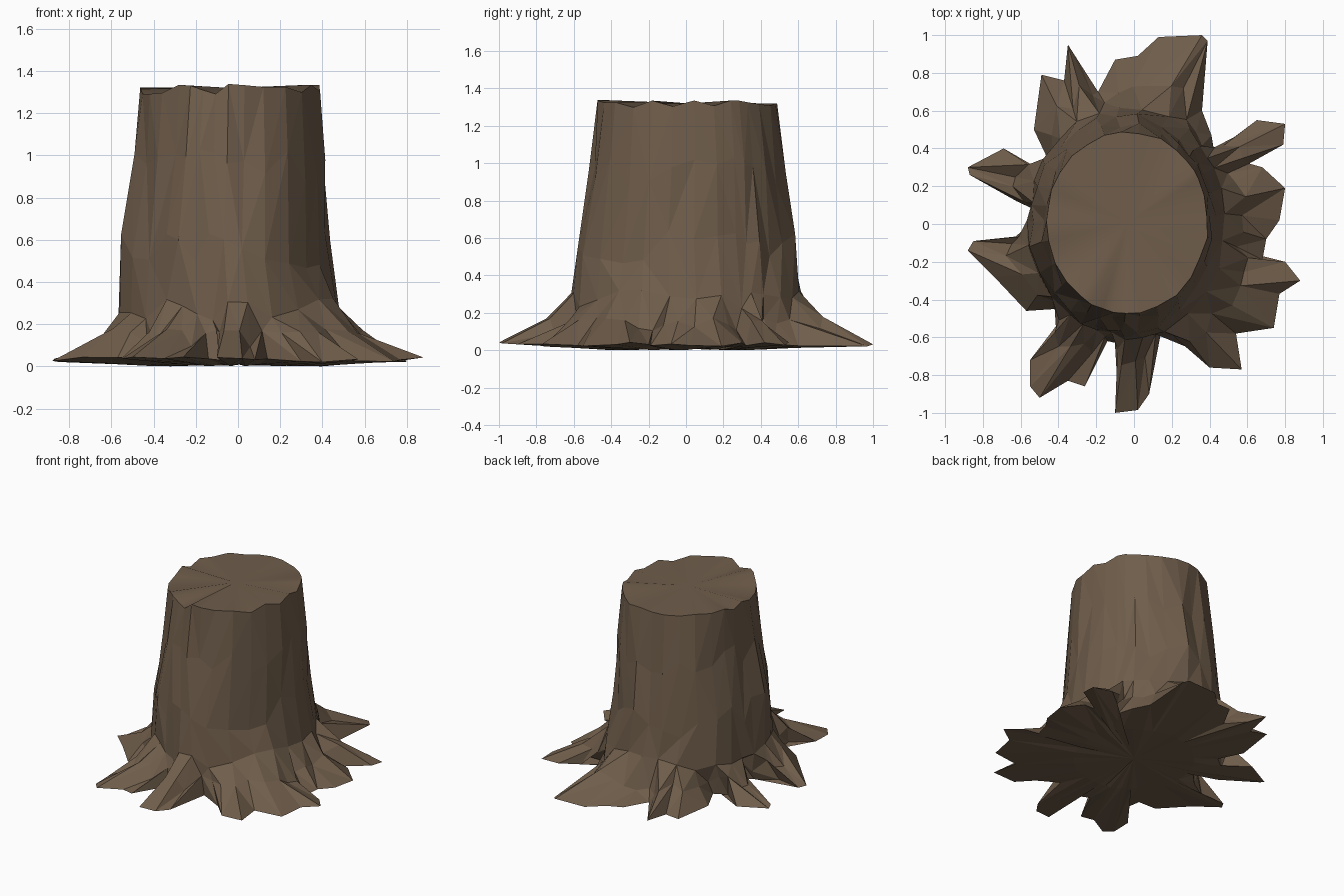
import bpy, bmesh, math, random
from mathutils import Vector

if "Cube" in bpy.data.objects:
    bpy.data.objects.remove(bpy.data.objects["Cube"])

random.seed(4)

# Ground outline of the roots, counter-clockwise from +x
OUTLINE = [
    (.77, .02), (.80, .19), (.68, .30), (.61, .32), (.79, .42), (.80, .53), (.65, .55),
    (.53, .46), (.55, .35), (.43, .35), (.41, .47), (.36, .60), (.39, .97), (.36, 1.0),
    (.13, .99), (.02, .89), (-.10, .87), (-.19, .70), (-.28, .84), (-.35, .95), (-.37, .76),
    (-.49, .79), (-.53, .50), (-.45, .33), (-.53, .27), (-.69, .40), (-.88, .30), (-.87, .26),
    (-.62, .12), (-.47, .05), (-.54, -.02), (-.68, -.11), (-.85, -.09), (-.88, -.14),
    (-.74, -.28), (-.57, -.46), (-.42, -.45), (-.41, -.60), (-.55, -.72), (-.55, -.86),
    (-.50, -.92), (-.35, -.83), (-.26, -.86), (-.14, -.62), (-.05, -.64), (-.09, -.82),
    (-.10, -1.0), (.02, -.985), (.08, -.90), (.14, -.59), (.30, -.66), (.40, -.76),
    (.57, -.77), (.54, -.58), (.74, -.55), (.77, -.37), (.88, -.30), (.80, -.20),
    (.68, -.19), (.70, -.08)]
N = len(OUTLINE)

# Trunk cross-sections: height, x min, x max, y min, y max
LEVELS = [(.27, -.56, .49, -.60, .62), (.55, -.55, .435, -.58, .575),
          (.95, -.49, .41, -.51, .53), (1.31, -.46, .39, -.475, .49)]

# Column angles, sorted and smoothed so the trunk never folds over itself
raw = sorted(math.atan2(y, x) % math.tau for x, y in OUTLINE)
ang = []
for i in range(N):
    window = [raw[(i + k) % N] + math.tau * ((i + k) // N) for k in range(-3, 4)]
    ang.append(sum(window) / 7)


def trunk_point(level, a, limit=9.0, bump=0.0):
    z, x0, x1, y0, y1 = LEVELS[level]
    p = Vector(((x0 + x1) / 2 + (x1 - x0) / 2 * math.cos(a),
                (y0 + y1) / 2 + (y1 - y0) / 2 * math.sin(a), 0))
    r = min(p.length + bump, limit)
    p = p.normalized() * r
    p.z = z
    return p


bm = bmesh.new()

# Root edge, root crest and underside rings
edge, crest, under = [], [], []
for i, (x, y) in enumerate(OUTLINE):
    p = Vector((x, y, 0))
    base = trunk_point(0, ang[i], p.length)
    edge.append(bm.verts.new((x, y, random.uniform(.02, .045))))
    m = base.lerp(p, .36 + random.uniform(-.08, .08))
    m.z = .13 + random.uniform(-.04, .05)
    crest.append(bm.verts.new(m))
    u = p.normalized() * .40
    under.append(bm.verts.new((u.x, u.y, random.uniform(0, .015))))

# Bark rings with half as many columns, alternately pushed in and out
rings = []
for level in range(4):
    ring = []
    for j in range(N // 2):
        i = 2 * j
        bump = random.uniform(-.02, .015) * (1 if level < 3 else .4)
        limit = 9.0
        if level == 0:
            near = [Vector(OUTLINE[(i + k) % N]).length for k in (-1, 0, 1)]
            limit = sum(near) / 3
        p = trunk_point(level, ang[i], limit, bump)
        if level == 3:
            # jagged rim at the front and right, smoother behind
            jag = .028 if p.y < .1 or p.x > .1 else .008
            p.z = 1.318 + random.uniform(-jag, jag * .8)
        else:
            p.z += random.uniform(-.09, .09) * (.6 if level == 0 else 1)
        ring.append(bm.verts.new(p))
    rings.append(ring)


def quad_split(a, b, c, d, flip):
    tris = ((a, b, c), (a, c, d)) if flip else ((a, b, d), (b, c, d))
    for t in tris:
        bm.faces.new(t)


def bridge(lower, upper):
    n = len(lower)
    for i in range(n):
        k = (i + 1) % n
        quad_split(lower[i], lower[k], upper[k], upper[i], random.random() < .5)


# Roots, then step down to the bark columns, then bark up to the rim
bridge(under, edge)
bridge(edge, crest)
low = rings[0]
for j in range(N // 2):
    a, b, c = crest[2 * j], crest[2 * j + 1], crest[(2 * j + 2) % N]
    t, s = low[j], low[(j + 1) % (N // 2)]
    bm.faces.new((a, b, t))
    bm.faces.new((b, c, s))
    bm.faces.new((b, s, t))
for lower, upper in zip(rings, rings[1:]):
    bridge(lower, upper)

# Sawn top and underside
top = bm.verts.new((-.03, .01, 1.32))
bottom = bm.verts.new((0, 0, .01))
cap = []
for j in range(N // 2):
    f = bm.faces.new((rings[3][j], rings[3][(j + 1) % (N // 2)], top))
    f.smooth = True
for i in range(N):
    bm.faces.new((under[(i + 1) % N], under[i], bottom))

mesh = bpy.data.meshes.new("tree_stump")
bm.normal_update()
bm.to_mesh(mesh)
bm.free()
stump = bpy.data.objects.new("tree_stump", mesh)
bpy.context.collection.objects.link(stump)

# Brown bark
bark = bpy.data.materials.new("bark")
bark.diffuse_color = (.16, .11, .07, 1)
bark.use_nodes = True
bark.node_tree.nodes["Principled BSDF"].inputs["Base Color"].default_value = bark.diffuse_color
mesh.materials.append(bark)
